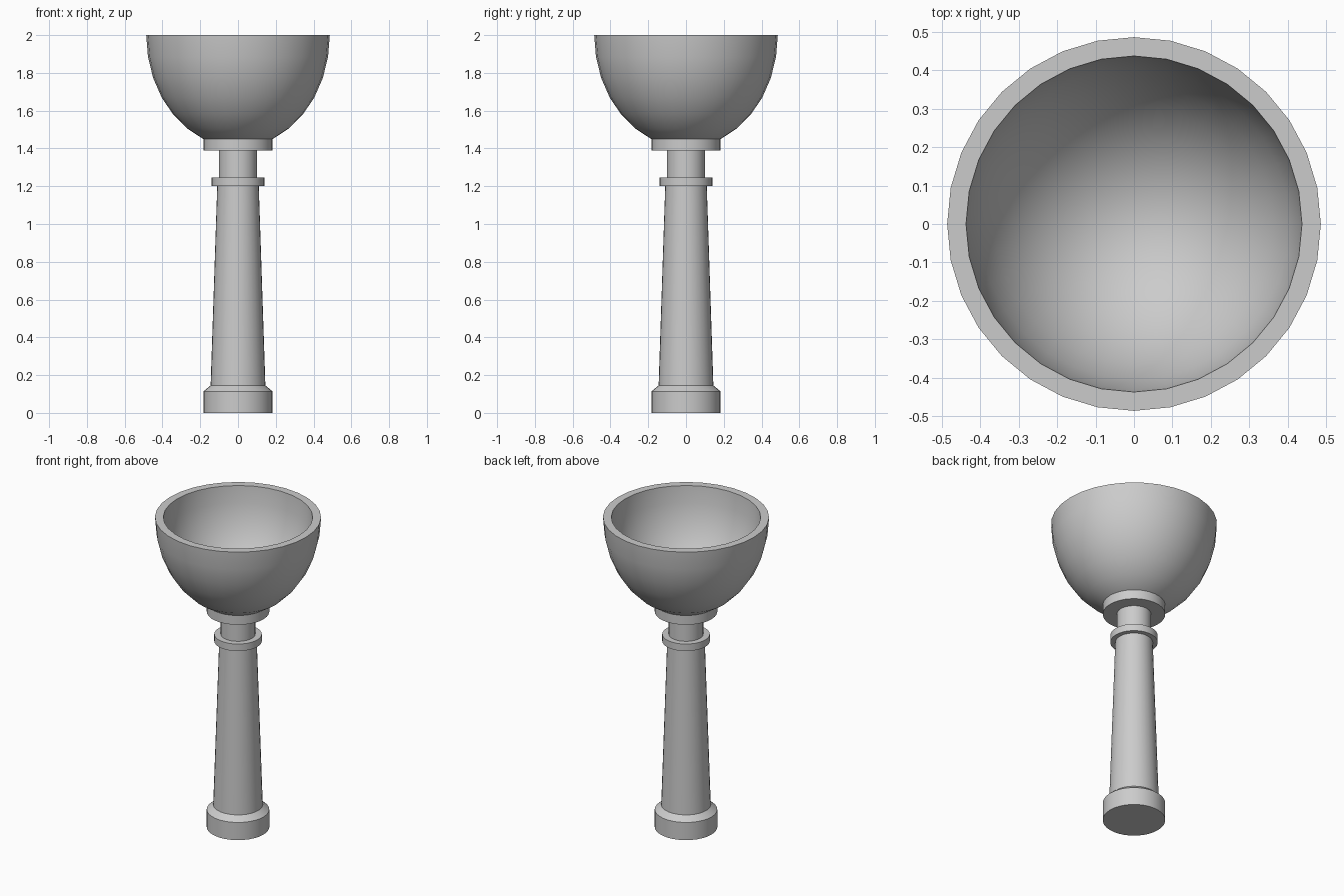
import bpy, bmesh, math

if "Cube" in bpy.data.objects:
    bpy.data.objects.remove(bpy.data.objects["Cube"])

SIDES = 32

def lathe(name, profile, smooth=False):
    """Revolve an (r, z) profile about z; r = 0 points become poles."""
    bm = bmesh.new()
    rings = []
    for r, z in profile:
        if r == 0:
            rings.append([bm.verts.new((0, 0, z))] * SIDES)
        else:
            rings.append([bm.verts.new((r * math.cos(a), r * math.sin(a), z))
                          for a in (2 * math.pi * i / SIDES for i in range(SIDES))])
    for lo, hi in zip(rings, rings[1:]):
        for i in range(SIDES):
            j = (i + 1) % SIDES
            bm.faces.new(dict.fromkeys((lo[i], lo[j], hi[j], hi[i])))
    # flat caps on open ends
    for ring in (rings[0], rings[-1]):
        if len(set(ring)) > 1:
            bm.faces.new(ring)
    bmesh.ops.recalc_face_normals(bm, faces=bm.faces)
    mesh = bpy.data.meshes.new(name)
    bm.to_mesh(mesh)
    bm.free()
    ob = bpy.data.objects.new(name, mesh)
    bpy.context.collection.objects.link(ob)
    if smooth:
        bpy.ops.object.select_all(action='DESELECT')
        ob.select_set(True)
        bpy.context.view_layer.objects.active = ob
        bpy.ops.object.shade_smooth_by_angle(angle=math.radians(30))
    return ob

def arc(radius, depth, steps=8):
    """Half-ellipse from the bottom pole up to the rim at z = 2."""
    pts = [(0, 2 - depth)]
    for i in range(1, steps + 1):
        t = math.pi / 2 * i / steps
        pts.append((radius * math.sin(t), 2 - depth * math.cos(t)))
    return pts

# Pedestal: plinth with chamfer, tapered shaft, ring, neck, collar
lathe("pedestal", [(0.183, 0), (0.183, 0.114), (0.145, 0.145), (0.11, 1.2),
                   (0.139, 1.2), (0.139, 1.245), (0.101, 1.245), (0.101, 1.39),
                   (0.183, 1.39), (0.183, 1.45)], smooth=True)

# Hollow bowl with a flat rim
lathe("bowl", arc(0.486, 0.594) + arc(0.437, 0.545)[::-1], smooth=True)
